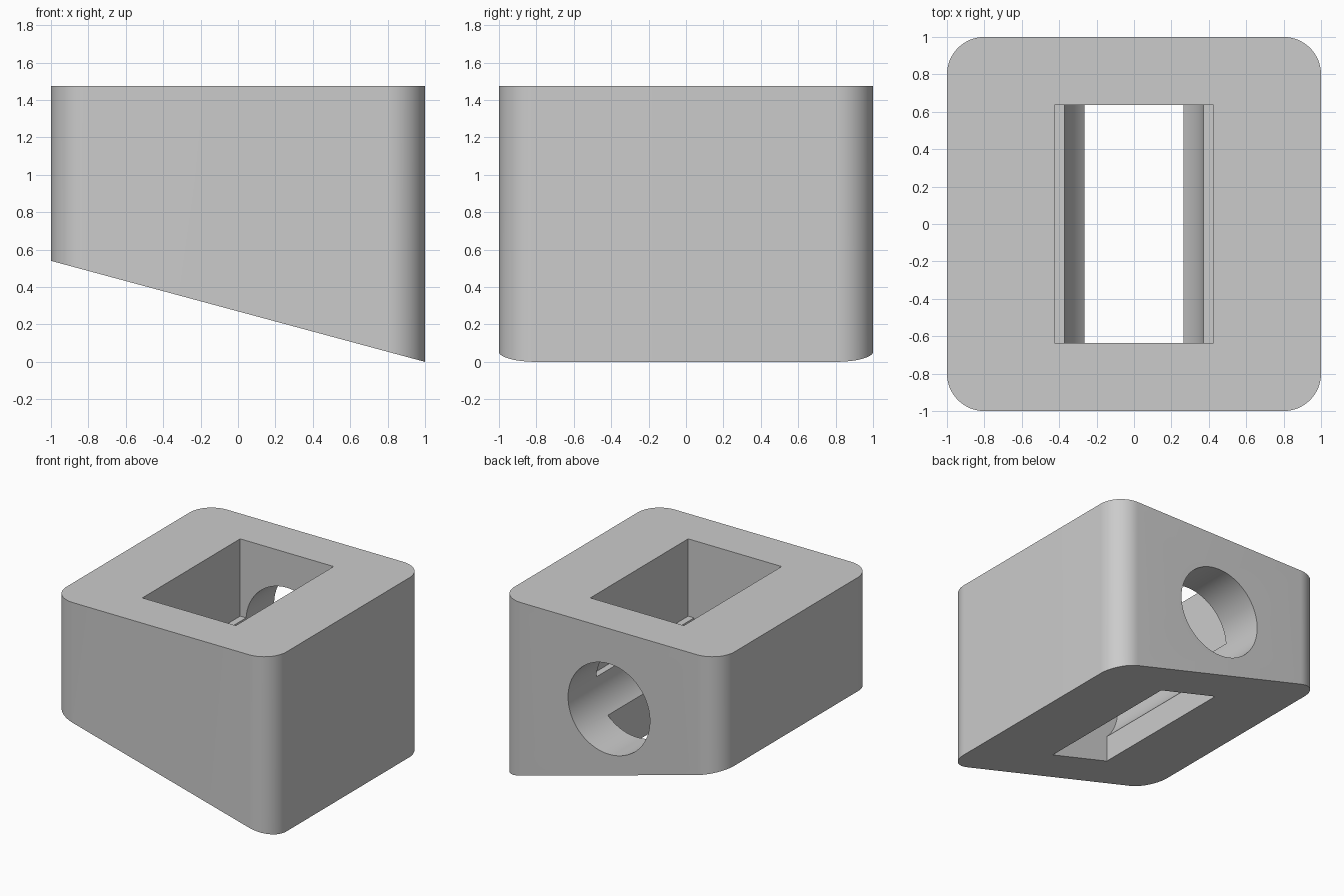
import bpy, bmesh, math
from mathutils import Matrix

old = bpy.data.objects.get("Cube")
if old:
    bpy.data.objects.remove(old, do_unlink=True)

TOP, LOW_RISE = 1.475, 0.27
POCKET_X, POCKET_Y, LEDGE_Z = 0.425, 0.635, 0.84
SLOT_X = 0.265
HOLE_R, HOLE_Z = 0.372, 0.815

grey = bpy.data.materials.new("plain_grey")
grey.use_nodes = True
colour = (0.6, 0.6, 0.6, 1)
grey.diffuse_color = colour
grey.node_tree.nodes["Principled BSDF"].inputs["Base Color"].default_value = colour


def make_object(name, bm):
    mesh = bpy.data.meshes.new(name)
    bmesh.ops.recalc_face_normals(bm, faces=bm.faces)
    bm.to_mesh(mesh)
    bm.free()
    mesh.materials.append(grey)
    obj = bpy.data.objects.new(name, mesh)
    bpy.context.collection.objects.link(obj)
    return obj


def box(half_x, half_y, low, high):
    bm = bmesh.new()
    size = Matrix.Diagonal((2 * half_x, 2 * half_y, high - low, 1))
    place = Matrix.Translation((0, 0, (low + high) / 2))
    bmesh.ops.create_cube(bm, size=1, matrix=place @ size)
    return bm


# Rounded block with a sloping underside
bm = box(1, 1, 0, TOP)
uprights = [e for e in bm.edges
            if abs(e.verts[0].co.z - e.verts[1].co.z) > 1]
bmesh.ops.bevel(bm, geom=uprights, offset=0.2, segments=16,
                profile=0.5, affect='EDGES')
for v in bm.verts:
    if v.co.z < 0.1:
        v.co.z = LOW_RISE * (1 - v.co.x)
block = make_object("block", bm)

# Cutters: top pocket, narrower slot through the base, round hole from the back
pocket = make_object("pocket_cutter", box(POCKET_X, POCKET_Y, LEDGE_Z, TOP + 0.2))
slot = make_object("slot_cutter", box(SLOT_X, POCKET_Y, -0.2, LEDGE_Z + 0.1))

back_end = 1.2
bm = bmesh.new()
place = Matrix.Translation((0, (back_end - POCKET_Y) / 2, HOLE_Z))
bmesh.ops.create_cone(bm, cap_ends=True, segments=96, radius1=HOLE_R,
                      radius2=HOLE_R, depth=back_end + POCKET_Y,
                      matrix=place @ Matrix.Rotation(math.pi / 2, 4, 'X'))
hole = make_object("hole_cutter", bm)

bpy.ops.object.select_all(action='DESELECT')
bpy.context.view_layer.objects.active = block
block.select_set(True)
for cutter in (pocket, slot, hole):
    cut = block.modifiers.new(cutter.name, 'BOOLEAN')
    cut.operation = 'DIFFERENCE'
    cut.solver = 'EXACT'
    cut.object = cutter
    bpy.ops.object.modifier_apply(modifier=cut.name)
    bpy.data.objects.remove(cutter, do_unlink=True)

bpy.ops.object.shade_smooth_by_angle(angle=math.radians(30))
